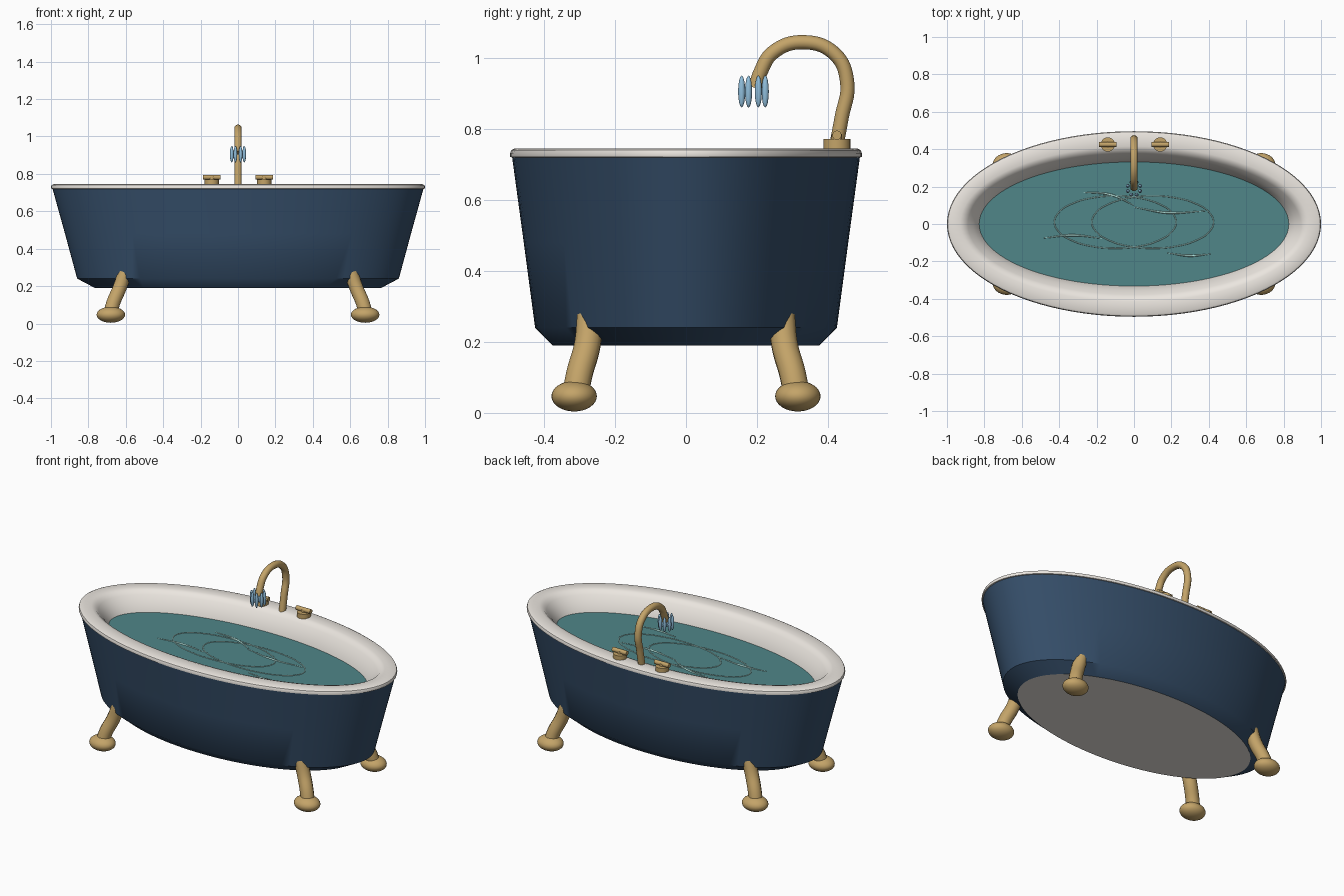
import bpy, bmesh
from math import sin, cos, pi, radians
from mathutils import Vector

if "Cube" in bpy.data.objects:
    bpy.data.objects.remove(bpy.data.objects["Cube"])


def material(name, r, g, b):
    m = bpy.data.materials.new(name)
    m.diffuse_color = (r, g, b, 1)
    m.use_nodes = True
    m.node_tree.nodes["Principled BSDF"].inputs["Base Color"].default_value = m.diffuse_color
    return m


NAVY = material("navy", 0.035, 0.075, 0.14)
CREAM = material("cream", 0.83, 0.79, 0.74)
BRASS = material("brass", 0.55, 0.37, 0.14)
TEAL = material("teal", 0.08, 0.24, 0.25)
FOAM = material("foam", 0.45, 0.75, 0.70)
BLUE = material("drop_blue", 0.28, 0.52, 0.72)


def finish(name, bm, mat, angle=40):
    bmesh.ops.recalc_face_normals(bm, faces=bm.faces)
    me = bpy.data.meshes.new(name)
    bm.to_mesh(me)
    bm.free()
    ob = bpy.data.objects.new(name, me)
    bpy.context.collection.objects.link(ob)
    me.materials.append(mat)
    bpy.ops.object.select_all(action='DESELECT')
    ob.select_set(True)
    bpy.context.view_layer.objects.active = ob
    bpy.ops.object.shade_smooth_by_angle(angle=radians(angle))
    return ob


def loft(name, rings, mat, cap_start=False, cap_end=False, n=96):
    """Skin a stack of ellipses given as (rx, ry, z)."""
    bm = bmesh.new()
    loops = [[bm.verts.new((rx * cos(2 * pi * i / n), ry * sin(2 * pi * i / n), z))
              for i in range(n)] for rx, ry, z in rings]
    for a, b in zip(loops, loops[1:]):
        for i in range(n):
            j = (i + 1) % n
            bm.faces.new((a[i], a[j], b[j], b[i]))
    if cap_start:
        bm.faces.new(loops[0])
    if cap_end:
        bm.faces.new(loops[-1])
    return finish(name, bm, mat)


def ball(name, loc, radii, mat, seg=24):
    bm = bmesh.new()
    bmesh.ops.create_uvsphere(bm, u_segments=seg, v_segments=seg // 2, radius=1)
    bmesh.ops.scale(bm, vec=radii, verts=bm.verts)
    ob = finish(name, bm, mat)
    ob.location = loc
    return ob


def cylinder(name, loc, radius, depth, mat, along_x=False):
    bm = bmesh.new()
    bmesh.ops.create_cone(bm, cap_ends=True, segments=24, radius1=radius,
                          radius2=radius, depth=depth)
    ob = finish(name, bm, mat)
    ob.location = loc
    if along_x:
        ob.rotation_euler.y = pi / 2
    return ob


def tube(name, points, radius, mat, radii=None, cyclic=False, res=4):
    """Round tube along a smooth path."""
    cu = bpy.data.curves.new(name, 'CURVE')
    cu.dimensions = '3D'
    cu.bevel_depth = radius
    cu.bevel_resolution = res
    cu.use_fill_caps = True
    cu.resolution_u = 8
    sp = cu.splines.new('BEZIER')
    sp.bezier_points.add(len(points) - 1)
    sp.use_cyclic_u = cyclic
    for k, (bp, p) in enumerate(zip(sp.bezier_points, points)):
        bp.co = Vector(p)
        bp.handle_left_type = bp.handle_right_type = 'AUTO'
        bp.radius = radii[k] if radii else 1
    cu.materials.append(mat)
    ob = bpy.data.objects.new(name, cu)
    bpy.context.collection.objects.link(ob)
    return ob


# Outer shell, underside, rim with inner wall
loft("tub_shell", [(0.765, 0.375, 0.19), (0.86, 0.425, 0.24), (0.925, 0.457, 0.48),
                   (0.992, 0.49, 0.722)], NAVY)
loft("tub_underside", [(0.765, 0.375, 0.19), (0.76, 0.37, 0.20)], CREAM, cap_start=True)
loft("tub_rim_and_lining", [(0.985, 0.483, 0.718), (0.998, 0.495, 0.721), (1.0, 0.496, 0.73),
                            (0.996, 0.492, 0.74), (0.985, 0.482, 0.745),
                            (0.93, 0.415, 0.745), (0.905, 0.393, 0.738),
                            (0.888, 0.378, 0.72), (0.86, 0.355, 0.69),
                            (0.825, 0.33, 0.63), (0.74, 0.28, 0.32), (0.62, 0.22, 0.24)],
     CREAM, cap_end=True)

# Bath water with ripples
WZ = 0.635
loft("bath_water", [(0.829, 0.332, WZ - 0.005), (0.829, 0.332, WZ)], TEAL, cap_end=True)
for cx in (-0.1, 0.1):
    tube("ripple_ring", [(cx + 0.325 * cos(2 * pi * k / 16), 0.01 + 0.14 * sin(2 * pi * k / 16), WZ)
                         for k in range(16)], 0.003, FOAM, cyclic=True, res=2)
for path in ([(-0.27, 0.17), (-0.12, 0.155), (0, 0.1)],
             [(0, 0.09), (0.18, 0.06), (0.38, 0.07)],
             [(-0.48, -0.075), (-0.33, -0.06), (-0.17, -0.077)],
             [(0.18, -0.155), (0.3, -0.17), (0.41, -0.16)]):
    tube("ripple_wave", [(x, y, WZ) for x, y in path], 0.006, FOAM, radii=(0.3, 1, 0.3), res=2)

# Four splayed legs with bun feet
for sx in (-1, 1):
    for sy in (-1, 1):
        tube("leg", [(sx * x, sy * y, z) for x, y, z in
                     ((0.605, 0.27, 0.27), (0.633, 0.278, 0.19),
                      (0.667, 0.30, 0.11), (0.683, 0.312, 0.05))], 0.038, BRASS)
        ball("foot", (sx * 0.68, sy * 0.315, 0.047), (0.076, 0.064, 0.043), BRASS, 32)

# Gooseneck faucet
tube("faucet_spout", [(0, y, z) for y, z in
                      ((0.42, 0.735), (0.438, 0.83), (0.454, 0.93), (0.42, 1.01), (0.33, 1.044),
                       (0.245, 1.015), (0.21, 0.96), (0.195, 0.915))], 0.02, BRASS)

# Two tap handles
for sx in (-1, 1):
    x = sx * 0.14
    cylinder("tap_base", (x, 0.425, 0.757), 0.038, 0.028, BRASS)
    cylinder("tap_stem", (x, 0.425, 0.775), 0.015, 0.02, BRASS)
    cylinder("tap_handle", (x, 0.425, 0.782), 0.013, 0.095, BRASS, along_x=True)

# Ring of falling drops below the spout
for k in range(8):
    a = 2 * pi * (k + 0.5) / 8
    ball("water_drop", (0.036 * cos(a), 0.19 + 0.036 * sin(a), 0.905),
         (0.01, 0.01, 0.045), BLUE, 16)
